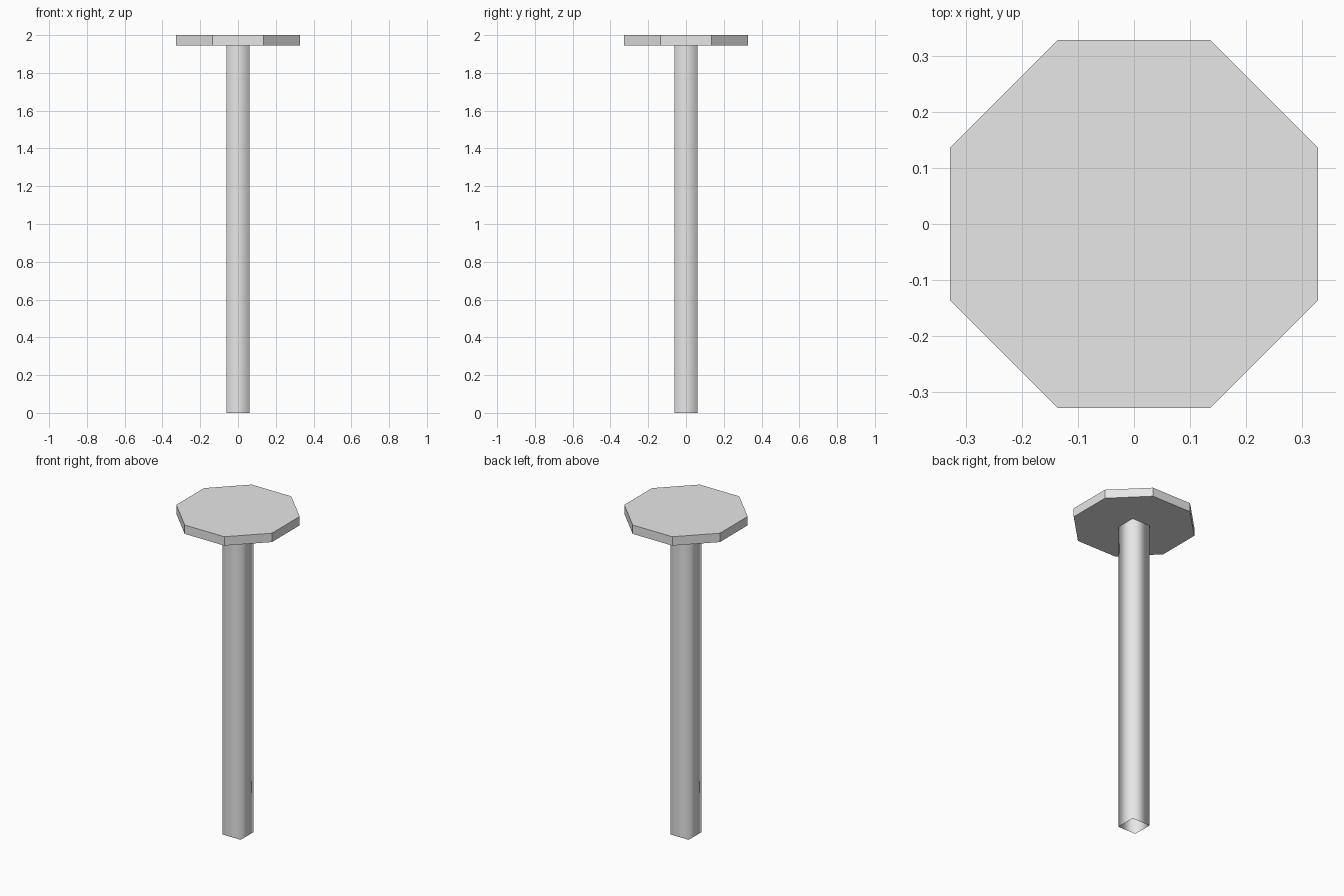
import bpy, bmesh, math
from mathutils import Matrix

cube = bpy.data.objects.get("Cube")
if cube:
    bpy.data.objects.remove(cube, do_unlink=True)

HEAD_BOTTOM, TOP = 1.945, 2.0

grey = bpy.data.materials.new("light grey metal")
grey.use_nodes = True
grey.diffuse_color = (0.8, 0.8, 0.8, 1)
grey.node_tree.nodes["Principled BSDF"].inputs["Base Color"].default_value = (0.8, 0.8, 0.8, 1)


def prism(name, sides, apothem, z0, z1, capped, smooth):
    """Upright prism with flat sides facing the axes."""
    bm = bmesh.new()
    radius = apothem / math.cos(math.pi / sides)
    bmesh.ops.create_cone(bm, cap_ends=capped, segments=sides,
                          radius1=radius, radius2=radius, depth=z1 - z0)
    bm.transform(Matrix.Translation((0, 0, (z0 + z1) / 2))
                 @ Matrix.Rotation(math.pi / sides, 4, "Z"))
    bmesh.ops.recalc_face_normals(bm, faces=bm.faces)
    for face in bm.faces:
        face.smooth = smooth
    mesh = bpy.data.meshes.new(name)
    bm.to_mesh(mesh)
    bm.free()
    mesh.materials.append(grey)
    obj = bpy.data.objects.new(name, mesh)
    bpy.context.collection.objects.link(obj)
    return obj


# Flat octagonal head
prism("head", 8, 0.328, HEAD_BOTTOM, TOP, capped=True, smooth=False)

# Square open-ended shaft, shaded smooth around its corners
prism("shaft", 4, 0.062, 0, HEAD_BOTTOM, capped=False, smooth=True)
